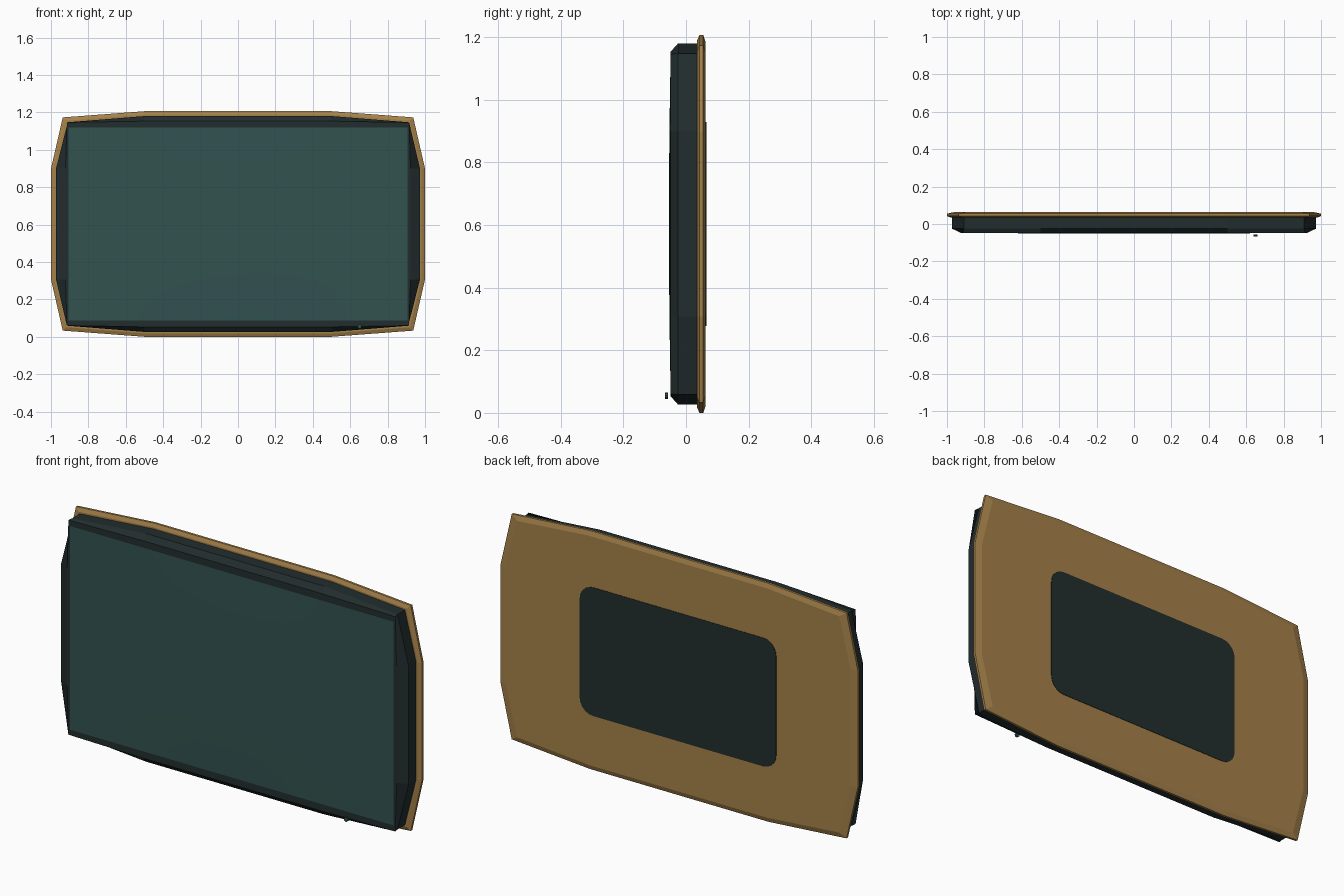
import bpy, bmesh, math

if "Cube" in bpy.data.objects:
    bpy.data.objects.remove(bpy.data.objects["Cube"])

ZC = 0.603  # height of the panel centre


def material(name, rgb):
    m = bpy.data.materials.new(name)
    lin = [((c / 255 + 0.055) / 1.055) ** 2.4 for c in rgb]
    m.diffuse_color = (*lin, 1)
    m.use_nodes = True
    m.node_tree.nodes["Principled BSDF"].inputs["Base Color"].default_value = m.diffuse_color
    return m


GOLD = material("bronze", (166, 130, 74))
DARK = material("dark_slate", (34, 45, 46))
TEAL = material("teal_glass", (50, 82, 80))


def finish(name, bm, mat):
    bmesh.ops.recalc_face_normals(bm, faces=bm.faces)
    me = bpy.data.meshes.new(name)
    bm.to_mesh(me)
    bm.free()
    me.materials.append(mat)
    ob = bpy.data.objects.new(name, me)
    bpy.context.collection.objects.link(ob)
    return ob


def outline(quarter):
    """Mirror a quarter outline (x, z from centre) into a full loop."""
    q, r = quarter, quarter[::-1]
    return (q + [(x, -z) for x, z in r] + [(-x, -z) for x, z in q]
            + [(-x, z) for x, z in r])


def loft(name, rings, mat):
    """Join (y, outline) rings from front to back and cap both ends."""
    bm = bmesh.new()
    loops = [[bm.verts.new((x, y, z + ZC)) for x, z in pts] for y, pts in rings]
    for a, b in zip(loops, loops[1:]):
        for i in range(len(a)):
            j = (i + 1) % len(a)
            bm.faces.new((a[i], a[j], b[j], b[i]))
    bm.faces.new(loops[0])
    bm.faces.new(loops[-1])
    return finish(name, bm, mat)


def bowed(w, h):
    """Twelve-sided bowed rectangle with half width w and half height h."""
    return outline([(0.5, h), (w - 0.063, h - 0.033), (w, 0.296)])


# Back shell with bevelled rim
loft("back_shell", [(0.035, bowed(0.982, 0.585)), (0.043, bowed(1.0, 0.603)),
                    (0.055, bowed(1.0, 0.603)), (0.063, bowed(0.965, 0.58))], GOLD)

# Front bezel: straight wall, then a chamfer closing on a nearly rectangular rim
rim = outline([(0.5, 0.55), (0.915, 0.543), (0.922, 0.296)])
lip = outline([(0.5, 0.517), (0.904, 0.517), (0.904, 0.296)])
loft("bezel", [(-0.049, lip), (-0.049, rim), (-0.025, bowed(0.973, 0.577)),
               (0.037, bowed(0.973, 0.577))], DARK)

# Slightly domed screen
bm = bmesh.new()
bmesh.ops.create_grid(bm, x_segments=12, y_segments=8, size=1)
for v in bm.verts:
    u, w = v.co.x, v.co.y
    v.co = (u * 0.905, -0.0495 - 0.005 * (1 - u * u) * (1 - w * w), ZC + w * 0.515)
screen = finish("screen", bm, TEAL)
if screen.data.polygons[0].normal.y > 0:
    screen.data.flip_normals()
screen.data.shade_smooth()

# Rounded plate on the back
R, HW, HH = 0.075, 0.55, 0.325
arc = [(HW - R + R * math.sin(a), HH - R + R * math.cos(a))
       for a in (math.radians(18 * i) for i in range(6))]
loft("back_plate", [(0.062, outline(arc)), (0.065, outline(arc))], DARK)

# Small indicator light near the lower right corner
circle = [(0.65 + 0.011 * math.cos(math.tau * i / 10),
           0.055 - ZC + 0.011 * math.sin(math.tau * i / 10)) for i in range(10)]
loft("indicator", [(-0.067, circle), (-0.057, circle)], TEAL)
